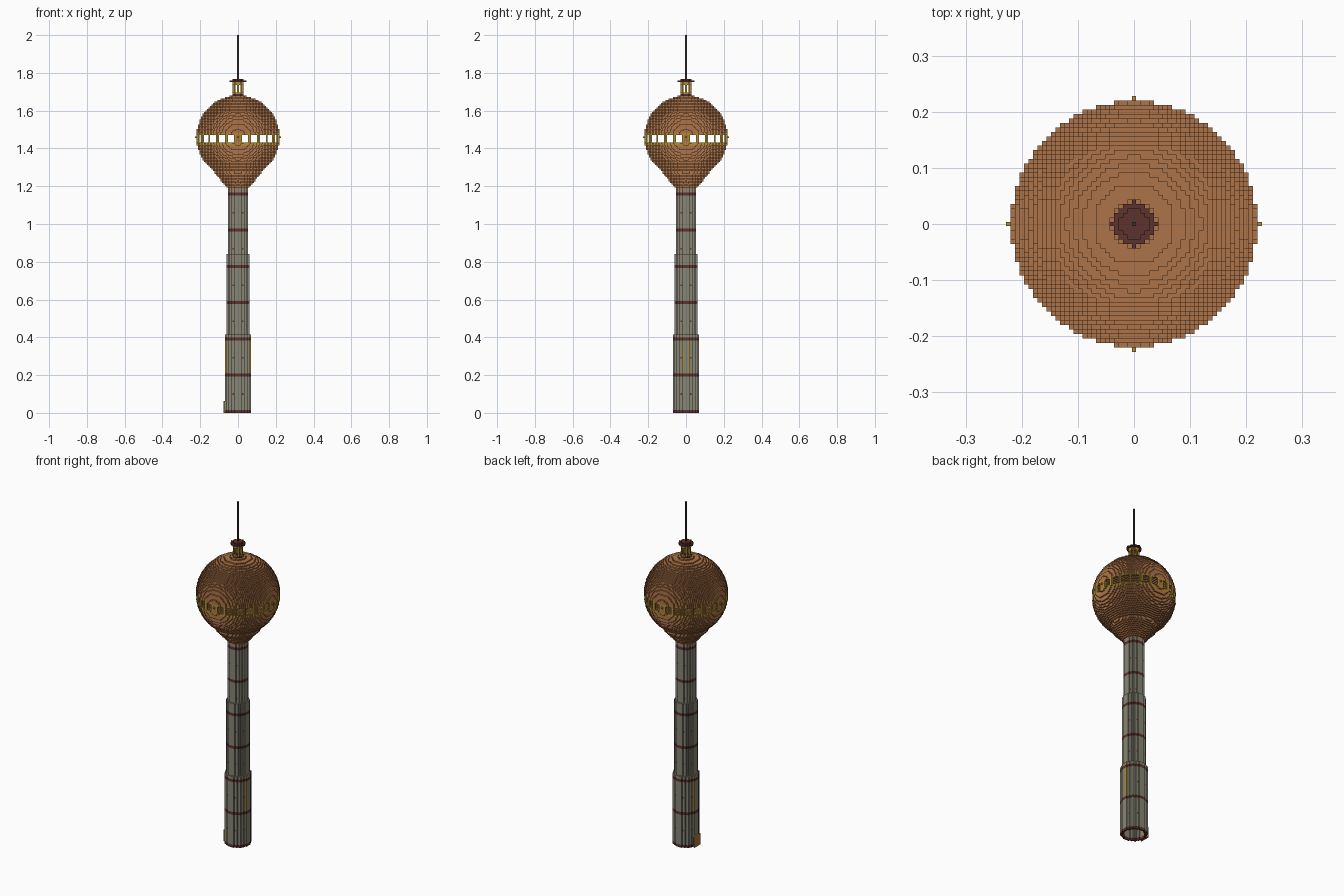
import bpy
import math

if "Cube" in bpy.data.objects:
    bpy.data.objects.remove(bpy.data.objects["Cube"])

V = 1 / 125            # edge of one block
MID = 182              # layer of the ball's centre
WINDOW = range(179, 184)


def srgb(*rgb):
    return tuple(((c / 255 + 0.055) / 1.055) ** 2.4 for c in rgb) + (1.0,)


COLOURS = {
    "copper": srgb(174, 116, 72),
    "concrete": srgb(136, 134, 118),
    "dark_brown": srgb(92, 50, 44),
    "gold": srgb(178, 142, 54),
    "dark_mast": srgb(62, 52, 44),
}
NAMES = list(COLOURS)
MATS = []
for name, colour in COLOURS.items():
    m = bpy.data.materials.new(name)
    m.use_nodes = True
    m.diffuse_color = colour
    bsdf = m.node_tree.nodes["Principled BSDF"]
    bsdf.inputs["Base Color"].default_value = colour
    bsdf.inputs["Roughness"].default_value = 0.8
    MATS.append(m)

SIDES = [(1, 0, 0), (-1, 0, 0), (0, 1, 0), (0, -1, 0), (0, 0, 1), (0, 0, -1)]


def radius(k):
    """Outer radius of the tower, in blocks, at layer k."""
    if k < 148:                                   # stepped shaft
        return 8.5 if k < 52 else 7.5 if k < 105 else 6.5
    ball = math.sqrt(max(0, 27.5 ** 2 - (k - MID) ** 2))
    funnel = 6.5 + (k - 148) * 0.9 if k < 158 else 15.2 if k < 161 else 0
    return max(ball, funnel) if k < 210 else 0


def inside(i, j, k):
    k = max(k, 0)                                 # shaft is open underneath
    r = radius(k)
    return r > 0 and i * i + j * j <= r * r


def shaft_colour(i, j, k):
    if k < 2 or k % 24 < 2:
        return "dark_brown"                       # hoops
    if k % 24 == 12 and min(abs(i), abs(j)) == 3:
        return "dark_brown"                       # small vents
    if 26 <= k < 52 and abs(i) == 8:
        if not inside(i, j + (1 if j > 0 else -1), k):
            return "gold"                         # corner trim
    return "concrete"


def ball_colour(i, j, k):
    """Colour of the ball's shell; None leaves an open window."""
    if k in (177, 178, 184):
        return "gold"                             # sills and lintel
    if k in WINDOW:
        a = min(abs(i), abs(j))
        if a < 2:
            return "copper"                       # panel between windows
        if a == 2 or (a - 3) % 6 > 3:
            return "gold"                         # posts
        return None
    return "copper"


def disc(r, k, colour):
    n = int(r)
    return {(i, j, k): colour for i in range(-n, n + 1) for j in range(-n, n + 1)
            if i * i + j * j <= r * r}


def nubs(d, k, colour):
    return {(i * d, j * d, k): colour for i, j, _ in SIDES[:4]}


parts = {"shaft": {}, "ball": {}}

# Hollow shaft, funnel and ball
for k in range(210):
    n = int(radius(k))
    for i in range(-n, n + 1):
        for j in range(-n, n + 1):
            if not inside(i, j, k):
                continue
            if all(inside(i + a, j + b, k + c) for a, b, c in SIDES):
                continue
            part, rule = ("shaft", shaft_colour) if k < 148 else ("ball", ball_colour)
            colour = rule(i, j, k)
            if colour:
                parts[part][i, j, k] = colour

# Lamps around the ball
parts["ball_lamps"] = nubs(28, MID, "gold")

# Door at the foot of the shaft
parts["door"] = {(-9, j, k): "gold" if abs(j) == 3 or k == 7 else "copper"
                 for j in range(-3, 4) for k in range(8)}

# Lantern with open sides
lantern = {**disc(3.5, 210, "dark_brown"), **disc(3.5, 218, "gold")}
for k in range(211, 218):
    for (i, j, _) in disc(3.5, k, "gold"):
        a, b = sorted((abs(i), abs(j)))
        if (a, b) in ((0, 3), (2, 2)) or ((a, b) == (1, 3) and k in (211, 217)):
            lantern[i, j, k] = "gold"
parts["lantern"] = lantern

# Lantern roof and mast
parts["lantern_roof"] = {**disc(4.5, 219, "dark_brown"), **nubs(5, 219, "dark_brown"),
                         **disc(3.5, 220, "dark_brown")}
parts["mast"] = {(0, 0, k): "dark_mast" for k in range(221, 250)}

filled = set().union(*parts.values())


def build(name, cells):
    """Make a mesh from the exposed sides of a part's blocks."""
    index, verts, faces, mats = {}, [], [], []
    for (cell, colour) in cells.items():
        for d in SIDES:
            if tuple(c + e for c, e in zip(cell, d)) in filled:
                continue
            axis = next(n for n in range(3) if d[n])
            u, w = (axis + 1) % 3, (axis + 2) % 3
            ring = [(0, 0), (1, 0), (1, 1), (0, 1)]
            face = []
            for s, t in ring if d[axis] > 0 else ring[::-1]:
                p = list(cell)
                p[axis] += d[axis] > 0
                p[u] += s
                p[w] += t
                p = tuple(p)
                if p not in index:
                    index[p] = len(verts)
                    verts.append(((p[0] - 0.5) * V, (p[1] - 0.5) * V, p[2] * V))
                face.append(index[p])
            faces.append(face)
            mats.append(colour)
    mesh = bpy.data.meshes.new(name)
    mesh.from_pydata(verts, [], faces)
    used = sorted(set(mats), key=NAMES.index)
    for c in used:
        mesh.materials.append(MATS[NAMES.index(c)])
    mesh.polygons.foreach_set("material_index", [used.index(c) for c in mats])
    mesh.update()
    bpy.context.collection.objects.link(bpy.data.objects.new(name, mesh))


for part_name, part_cells in parts.items():
    build(part_name, part_cells)
